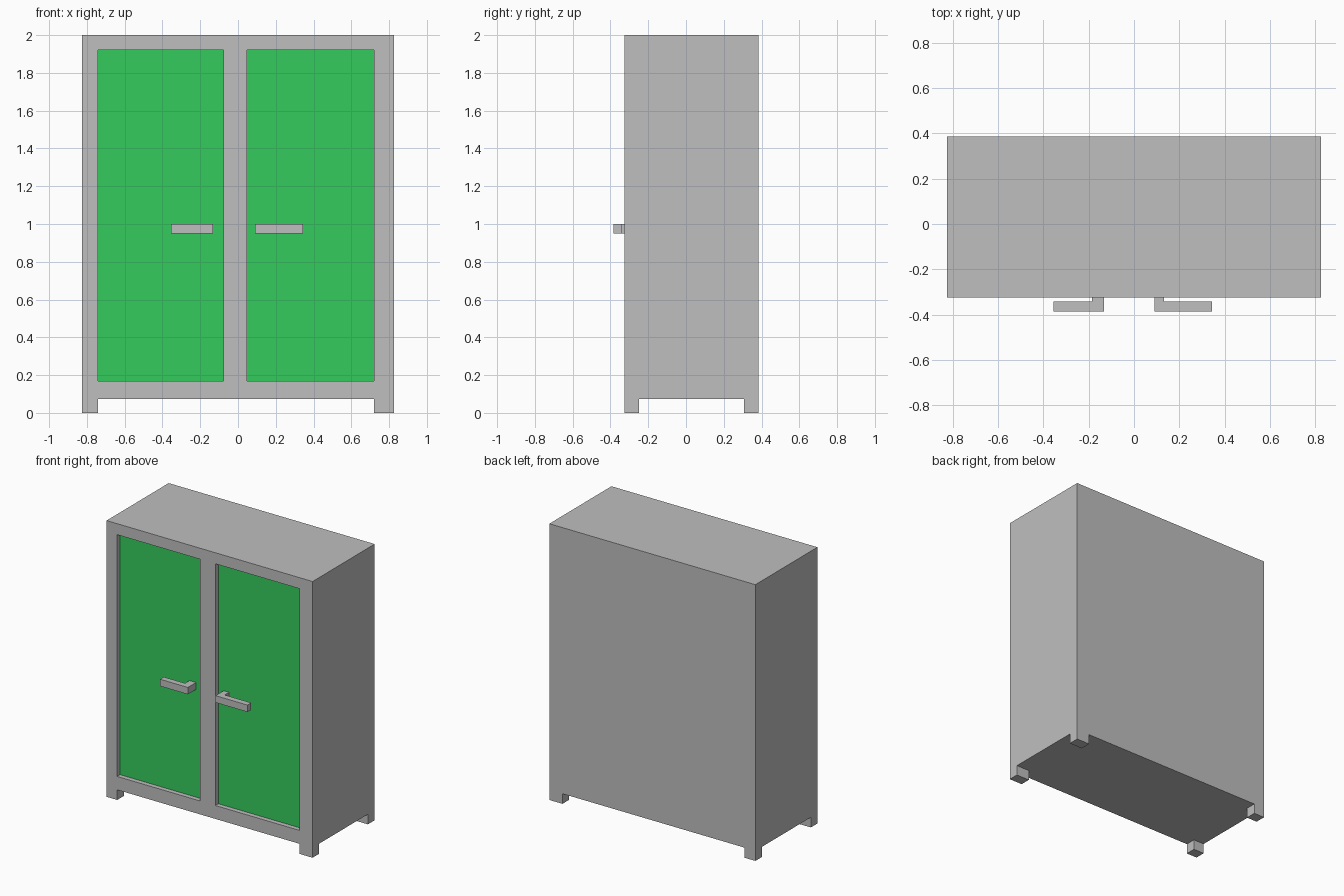
import bpy
from mathutils import Vector

if "Cube" in bpy.data.objects:
    bpy.data.objects.remove(bpy.data.objects["Cube"], do_unlink=True)


def make_material(name, colour):
    mat = bpy.data.materials.new(name)
    mat.use_nodes = True
    mat.diffuse_color = colour
    mat.node_tree.nodes["Principled BSDF"].inputs["Base Color"].default_value = colour
    return mat


def box(name, x, y, z, mat=None):
    """Axis-aligned box from (low, high) ranges."""
    low, high = (Vector(c) for c in zip(x, y, z))
    bpy.ops.mesh.primitive_cube_add(size=1, location=(low + high) / 2)
    obj = bpy.context.object
    obj.name = obj.data.name = name
    obj.scale = high - low
    bpy.ops.object.transform_apply(location=False, rotation=False, scale=True)
    if mat:
        obj.data.materials.append(mat)
    return obj


def carve(target, x, y, z):
    """Cut a box out of the target and discard the cutter."""
    cutter = box("cutter", x, y, z)
    cutter.hide_render = True
    mod = target.modifiers.new("carve", "BOOLEAN")
    mod.operation = "DIFFERENCE"
    mod.solver = "EXACT"
    mod.object = cutter
    bpy.context.view_layer.objects.active = target
    bpy.ops.object.modifier_apply(modifier=mod.name)
    bpy.data.objects.remove(cutter, do_unlink=True)


grey = make_material("grey metal", (0.52, 0.52, 0.52, 1))
green = make_material("green door", (0.035, 0.60, 0.107, 1))

LEFT, RIGHT = 0.825, -0.825
FRONT, BACK = -0.325, 0.385
RECESS = FRONT + 0.037
DOOR_Z = (0.17, 1.92)
HANDLE_Z = (0.95, 1.0)

# Cabinet body, with the underside carved away to leave four corner feet
cabinet = box("cabinet", (RIGHT, LEFT), (FRONT, BACK), (0, 2), grey)
carve(cabinet, (-0.74, 0.72), (-1, 1), (-1, 0.073))
carve(cabinet, (-1, 1), (-0.25, 0.308), (-1, 0.073))

# Recessed doors, each with an L-shaped handle: door x, grip x, stem x
doors = {
    "right": ((-0.74, -0.078), (-0.355, -0.132), (-0.185, -0.132)),
    "left": ((0.047, 0.72), (0.09, 0.345), (0.09, 0.133)),
}
for side, (door_x, grip_x, stem_x) in doors.items():
    carve(cabinet, door_x, (-1, RECESS), DOOR_Z)
    box(side + "_door", door_x, (RECESS - 0.003, RECESS), DOOR_Z, green)
    box(side + "_handle_grip", grip_x, (-0.385, -0.342), HANDLE_Z, grey)
    box(side + "_handle_stem", stem_x, (-0.342, RECESS), HANDLE_Z, grey)
